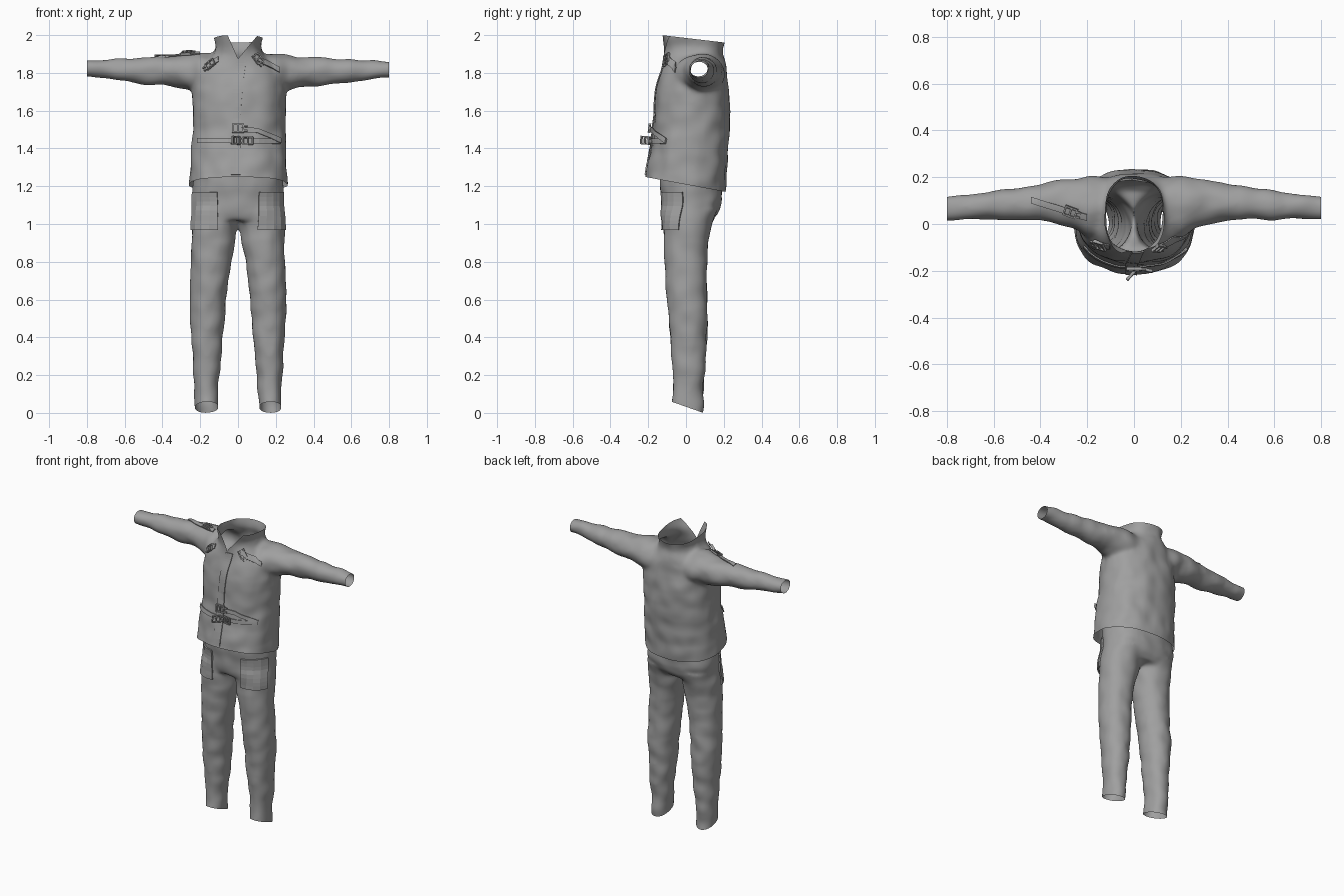
import bpy, bmesh, math
from mathutils import Vector, Matrix, noise
from mathutils.bvhtree import BVHTree

cube = bpy.data.objects.get("Cube")
if cube:
    bpy.data.objects.remove(cube, do_unlink=True)

cloth = bpy.data.materials.new("grey cloth")
cloth.use_nodes = True
GREY = (0.35, 0.35, 0.35, 1)
cloth.diffuse_color = GREY
for node in cloth.node_tree.nodes:
    if node.type == 'BSDF_PRINCIPLED':
        node.inputs["Base Color"].default_value = GREY


def add_object(name, bm):
    mesh = bpy.data.meshes.new(name)
    bm.to_mesh(mesh)
    bm.free()
    mesh.materials.append(cloth)
    obj = bpy.data.objects.new(name, mesh)
    bpy.context.scene.collection.objects.link(obj)
    return obj


def loft(bm, rings, place, sides=40, power=2.3):
    """Closed tube; ring = (station, centre a, radius a, b min, b max)."""
    loops = []
    for station, ca, ra, lo, hi in rings:
        loop = []
        for i in range(sides):
            t = math.tau * i / sides
            c, s = math.cos(t), math.sin(t)
            a = ca + ra * math.copysign(abs(c) ** (2 / power), c)
            b = (lo + hi) / 2 + (hi - lo) / 2 * math.copysign(abs(s) ** (2 / power), s)
            loop.append(bm.verts.new(place(station, a, b)))
        loops.append(loop)
    for low, high in zip(loops, loops[1:]):
        for i in range(sides):
            j = (i + 1) % sides
            bm.faces.new((low[i], low[j], high[j], high[i]))
    bm.faces.new(loops[0])
    bm.faces.new(loops[-1])


def garment(name, bm, cuts, wrinkle, notch=None):
    """Fuse the tubes into one soft shell, then cut the openings."""
    bmesh.ops.recalc_face_normals(bm, faces=bm.faces)
    obj = add_object(name, bm)
    remesh = obj.modifiers.new("fuse", 'REMESH')
    remesh.mode = 'VOXEL'
    remesh.voxel_size = 0.011
    soften = obj.modifiers.new("soften", 'SMOOTH')
    soften.iterations = 14
    graph = bpy.context.evaluated_depsgraph_get()
    fused = bpy.data.meshes.new_from_object(obj.evaluated_get(graph))
    obj.modifiers.clear()
    shell = bmesh.new()
    shell.from_mesh(fused)
    shell.normal_update()
    shifts = [v.normal * wrinkle * noise.noise(v.co * 11) for v in shell.verts]
    for v, shift in zip(shell.verts, shifts):
        v.co += shift

    def slice_at(point, normal, clear):
        geom = shell.verts[:] + shell.edges[:] + shell.faces[:]
        bmesh.ops.bisect_plane(shell, geom=geom, dist=1e-5, plane_co=point,
                               plane_no=normal, clear_outer=clear)
    for point, normal in cuts:
        slice_at(point, normal, True)
    if notch:
        left, tip, right = (Vector(p) for p in notch)
        n1 = (tip - left).cross(Vector((0, 1, 0)))
        n2 = (right - tip).cross(Vector((0, 1, 0)))
        for n in (n1, n2):
            slice_at(tip, n, False)
        gone = []
        for f in shell.faces:
            d = f.calc_center_median() - tip
            if d.y < 0.13 and d.z > 0 and d.dot(n1) * (right - tip).dot(n1) > 0 \
                    and d.dot(n2) * (left - tip).dot(n2) > 0:
                gone.append(f)
        bmesh.ops.delete(shell, geom=gone, context='FACES')
    shell.to_mesh(fused)
    tree = BVHTree.FromBMesh(shell)
    shell.free()
    obj.data = fused
    if not fused.materials:
        fused.materials.append(cloth)
    fused.shade_smooth()
    return tree


def upright(z, x, y):
    return (x, y, z)


# Jacket: body with standing collar, and two sleeves
torso = [(1.08, 0, .25, -.215, .205), (1.2, .002, .26, -.222, .212),
         (1.3, .004, .254, -.207, .217), (1.4, .005, .253, -.187, .224),
         (1.5, .005, .247, -.17, .232), (1.6, .005, .247, -.167, .233),
         (1.7, .005, .25, -.157, .228), (1.8, 0, .228, -.133, .217),
         (1.85, 0, .187, -.122, .207), (1.9, 0, .133, -.113, .192),
         (1.94, 0, .12, -.118, .197), (2.0, 0, .136, -.135, .215),
         (2.07, 0, .142, -.14, .22)]
sleeve = [(.1, .075, .125, 1.67, 1.9), (.2, .072, .133, 1.69, 1.902),
          (.26, .087, .108, 1.705, 1.896), (.32, .093, .094, 1.722, 1.888),
          (.4, .093, .08, 1.73, 1.884), (.5, .088, .07, 1.735, 1.878),
          (.6, .083, .064, 1.75, 1.873), (.7, .076, .056, 1.764, 1.867),
          (.8, .069, .052, 1.776, 1.864), (.87, .069, .052, 1.778, 1.864)]
bm = bmesh.new()
loft(bm, torso, upright)
for side in (1, -1):
    loft(bm, sleeve, lambda x, y, z: (side * x, y, z + (.004 if side < 0 else 0)), power=2)
jacket = garment("jacket", bm,
                 [((0, -.22, 1.25), (0, -.08, -.43)),
                  ((0, -.13, 2.0), (0, .04, .34)),
                  ((.8, 0, 1.8), (1, 0, 0)), ((-.8, 0, 1.8), (-1, 0, 0))],
                 .009, ((-.055, -.12, 2.0), (0, -.12, 1.875), (.105, -.12, 2.0)))

# Trousers: hips and two legs
hips = [(1.02, 0, .232, -.115, .14), (1.06, 0, .238, -.125, .17),
        (1.12, 0, .24, -.132, .193), (1.2, 0, .238, -.138, .192),
        (1.3, 0, .228, -.14, .185), (1.37, 0, .225, -.14, .18)]
leg = [(1.08, .12, .118, -.12, .17), (1.0, .124, .122, -.118, .138),
       (.9, .133, .115, -.117, .117), (.8, .144, .106, -.113, .112),
       (.7, .152, .1, -.108, .108), (.6, .158, .097, -.102, .112),
       (.5, .162, .091, -.093, .116), (.4, .163, .083, -.086, .112),
       (.3, .164, .078, -.078, .107), (.2, .168, .068, -.071, .098),
       (.1, .168, .063, -.072, .092), (.05, .168, .061, -.081, .092),
       (-.07, .168, .061, -.083, .094)]
bm = bmesh.new()
loft(bm, hips, upright)
for side in (1, -1):
    loft(bm, leg, lambda z, x, y: (side * x, y, z), power=2.1)
trousers = garment("trousers", bm,
                   [((0, .092, 0), (0, -.06, -.17)), ((0, 0, 1.31), (0, 0, 1))], .008)


def project(tree, point, aim):
    aim = Vector(aim).normalized()
    hit, normal = tree.ray_cast(Vector(point) - aim, aim)[:2]
    if hit is None:
        hit, normal = tree.find_nearest(Vector(point))[:2]
    return hit, normal


def patch(name, tree, path, across, aim, lift=.003, thick=.006, steps=8, cols=4):
    """Lay a cloth strip along a path onto a garment."""
    across = Vector(across)
    line = []
    for a, b in zip(path, path[1:]):
        line += [Vector(a).lerp(Vector(b), i / steps) for i in range(steps)]
    line.append(Vector(path[-1]))
    bm = bmesh.new()
    rows = []
    for p in line:
        row = []
        for k in range(cols + 1):
            hit, normal = project(tree, p + across * (k / cols - .5), aim)
            row.append(bm.verts.new(hit + normal * lift))
        rows.append(row)
    for r, q in zip(rows, rows[1:]):
        for k in range(cols):
            bm.faces.new((r[k], r[k + 1], q[k + 1], q[k]))
    bmesh.ops.recalc_face_normals(bm, faces=bm.faces)
    if sum((f.normal.dot(Vector(aim)) for f in bm.faces)) > 0:
        bmesh.ops.reverse_faces(bm, faces=bm.faces)
    obj = add_object(name, bm)
    solid = obj.modifiers.new("thickness", 'SOLIDIFY')
    solid.thickness = thick
    solid.offset = 1


def buckle(name, tree, point, along, aim, lift=.014, size=1.0, tilt=0.0):
    """Open frame with a centre bar and two prongs."""
    hit, normal = project(tree, point, aim)
    x = Vector(along)
    x = (x - normal * x.dot(normal)).normalized()
    basis = Matrix((x, normal.cross(x), normal)).transposed().to_4x4()
    place = Matrix.Translation(hit + normal * lift) @ basis \
        @ Matrix.Rotation(tilt, 4, 'Y') @ Matrix.Scale(size, 4)
    bars = [((0, s * .019, 0), (.056, .007, .012)) for s in (1, -1)]
    bars += [((s * .025, 0, 0), (.007, .04, .012)) for s in (1, 0, -1)]
    bars += [((.036, s * .011, 0), (.02, .008, .008)) for s in (1, -1)]
    bm = bmesh.new()
    for centre, dims in bars:
        bmesh.ops.create_cube(bm, size=1, matrix=place @ Matrix.Translation(centre)
                              @ Matrix.Diagonal((*dims, 1)))
    add_object(name, bm)


BACK, DOWN = (0, 1, 0), (0, 0, -1)
WIDE, TALL = (.05, 0, 0), (0, 0, .026)

# Front placket
patch("placket", jacket, [(.018, 0, 1.865), (.002, 0, 1.75), (-.01, 0, 1.6),
                          (-.012, 0, 1.26)], WIDE, BACK, lift=.001)

# Waist straps and buckles
patch("upper_waist_strap", jacket, [(-.03, 0, 1.5), (.1, 0, 1.495), (.17, 0, 1.465),
                                    (.22, 0, 1.44)], TALL, BACK, lift=.008)
patch("lower_waist_strap", jacket, [(-.21, 0, 1.44), (0, 0, 1.44), (.22, 0, 1.437)], TALL, BACK)
buckle("upper_waist_buckle", jacket, (0, 0, 1.505), (1, 0, 0), BACK, lift=.018, size=1.1)
buckle("lower_right_buckle", jacket, (-.012, 0, 1.44), (1, 0, 0), BACK, lift=.04, tilt=.8)
buckle("lower_left_buckle", jacket, (.05, 0, 1.44), (-1, 0, 0), BACK, lift=.022, tilt=.3)

# Chest and shoulder straps
patch("left_chest_strap", jacket, [(.085, 0, 1.885), (.13, 0, 1.855), (.215, 0, 1.815)],
      TALL, BACK, lift=.006)
buckle("left_chest_buckle", jacket, (.1, 0, 1.87), (.5, 0, -.8), BACK)
patch("right_chest_strap", jacket, [(-.1, 0, 1.87), (-.165, 0, 1.825)], TALL, BACK, lift=.006)
buckle("right_chest_buckle", jacket, (-.14, 0, 1.84), (-1, 0, -.5), BACK)
patch("shoulder_strap", jacket, [(-.44, .1, 1.9), (-.33, .07, 1.9), (-.2, .03, 1.9)],
      (0, .026, 0), DOWN, lift=.005)
buckle("shoulder_buckle", jacket, (-.27, .055, 1.9), (1, -.35, 0), DOWN)

# Thigh pocket flaps
for side, label in ((1, "left"), (-1, "right")):
    patch(label + "_thigh_pocket", trousers,
          [(side * .185, -.1, 1.17), (side * .185, -.1, .968)],
          (.14, side * .07, 0), (-side * .45, 1, 0), lift=.004, thick=.009)
